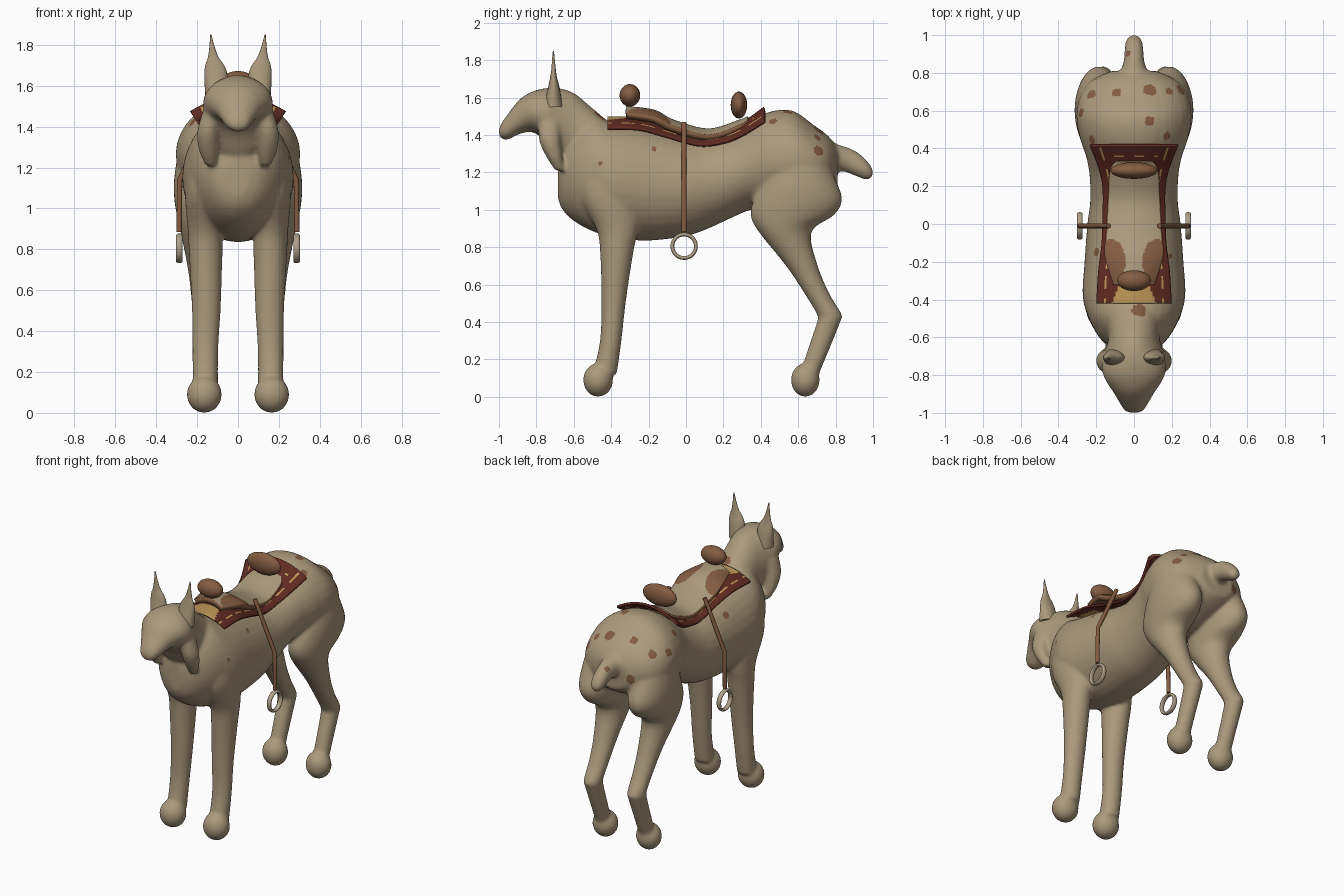
import bpy, bmesh, math
from mathutils import Vector

if "Cube" in bpy.data.objects:
    bpy.data.objects.remove(bpy.data.objects["Cube"])


def material(name, r, g, b):
    m = bpy.data.materials.new(name)
    m.use_nodes = True
    m.diffuse_color = (r, g, b, 1)
    m.node_tree.nodes["Principled BSDF"].inputs["Base Color"].default_value = (r, g, b, 1)
    return m


FUR = material("tan_fur", 0.41, 0.32, 0.205)
BROWN = material("brown_leather", 0.23, 0.107, 0.054)
RED = material("dark_red_cloth", 0.115, 0.024, 0.016)
GOLD = material("gold_trim", 0.53, 0.32, 0.1)
METAL = material("pale_ring", 0.42, 0.35, 0.25)


def dense(rows, n):
    """Catmull-Rom interpolation between rows of numbers."""
    out = []
    for i in range(len(rows) - 1):
        a, b, c, d = rows[max(i - 1, 0)], rows[i], rows[i + 1], rows[min(i + 2, len(rows) - 1)]
        for k in range(n):
            t = k / n
            out.append([0.5 * (2 * q + (r - p) * t + (2 * p - 5 * q + 4 * r - s) * t * t
                               + (3 * q - p - 3 * r + s) * t ** 3)
                        for p, q, r, s in zip(a, b, c, d)])
    out.append(list(rows[-1]))
    return out


def tube(bm, rows, axis, side=1, sides=32):
    """Loft ellipses; row = position along axis, low, high, x centre, x radius."""
    rings = []
    for a, lo, hi, x, rx in dense(rows, 4):
        ring = []
        for k in range(sides):
            t = 2 * math.pi * k / sides
            px = side * x + rx * math.cos(t)
            q = (lo + hi) / 2 + (hi - lo) / 2 * math.sin(t)
            ring.append(bm.verts.new((px, a, q) if axis == "y" else (px, q, a)))
        rings.append(ring)
    for r0, r1 in zip(rings, rings[1:]):
        for k in range(sides):
            j = (k + 1) % sides
            bm.faces.new((r0[k], r0[j], r1[j], r1[k]))
    bm.faces.new(rings[0])
    bm.faces.new(rings[-1])


def ball(bm, centre, radii):
    made = bmesh.ops.create_uvsphere(bm, u_segments=32, v_segments=20, radius=1)
    for v in made["verts"]:
        v.co = Vector([c + r * p for c, r, p in zip(centre, radii, v.co)])


def finish(name, bm, mats):
    bmesh.ops.recalc_face_normals(bm, faces=bm.faces)
    mesh = bpy.data.meshes.new(name)
    bm.to_mesh(mesh)
    bm.free()
    mesh.shade_smooth()
    mesh.set_sharp_from_angle(angle=math.radians(50))
    for m in mats:
        mesh.materials.append(m)
    ob = bpy.data.objects.new(name, mesh)
    bpy.context.scene.collection.objects.link(ob)
    return ob


# Body: overlapping lofts fused into one skin
bm = bmesh.new()
trunk = [(-.685, 1.06, 1.25, 0, .05), (-.66, 1.0, 1.34, 0, .12), (-.6, .94, 1.44, 0, .185),
         (-.5, .885, 1.5, 0, .24), (-.38, .85, 1.465, 0, .272), (-.2, .835, 1.43, 0, .262),
         (0, .86, 1.385, 0, .247), (.12, .9, 1.375, 0, .232), (.25, .96, 1.41, 0, .235),
         (.35, 1.0, 1.475, 0, .252), (.45, 1.0, 1.525, 0, .285), (.57, 1.0, 1.53, 0, .305),
         (.68, 1.04, 1.455, 0, .285), (.76, 1.08, 1.395, 0, .225), (.81, 1.12, 1.33, 0, .12)]
head = [(-1, 1.395, 1.43, 0, .025), (-.985, 1.38, 1.465, 0, .052), (-.95, 1.375, 1.515, 0, .075),
        (-.89, 1.405, 1.59, 0, .11), (-.82, 1.415, 1.633, 0, .155), (-.75, 1.36, 1.65, 0, .172),
        (-.68, 1.25, 1.65, 0, .155), (-.6, 1.2, 1.625, 0, .135), (-.52, 1.15, 1.56, 0, .14),
        (-.42, 1.2, 1.475, 0, .14)]
tail = [(.7, 1.28, 1.43, 0, .11), (.8, 1.215, 1.355, 0, .075), (.86, 1.2, 1.335, 0, .055),
        (.92, 1.175, 1.305, 0, .05), (.97, 1.16, 1.26, 0, .042), (1.0, 1.18, 1.215, 0, .02)]
for part in (trunk, head, tail):
    tube(bm, part, "y")

hind_leg = [(1.4, .53, .64, .13, .05), (1.3, .46, .73, .165, .115), (1.15, .4, .805, .182, .13),
            (1.05, .36, .835, .185, .127), (.97, .345, .79, .18, .12), (.88, .39, .67, .175, .105),
            (.7, .535, .705, .168, .077), (.55, .635, .768, .165, .063), (.44, .7, .833, .165, .058),
            (.4, .7, .825, .165, .056), (.25, .65, .765, .165, .052), (.12, .61, .71, .165, .052)]
front_leg = [(1.35, -.5, -.36, .12, .05), (1.25, -.55, -.3, .14, .1), (1.08, -.57, -.25, .155, .105),
             (.9, -.48, -.255, .16, .086), (.78, -.46, -.28, .158, .082), (.52, -.452, -.32, .155, .071),
             (.3, -.46, -.345, .16, .063), (.12, -.5, -.37, .16, .062)]
cheek = [(1.47, -.79, -.67, .13, .045), (1.37, -.785, -.67, .148, .052),
         (1.28, -.745, -.66, .145, .045), (1.21, -.7, -.65, .135, .025)]
for s in (1, -1):
    for part in (hind_leg, front_leg, cheek):
        tube(bm, part, "z", s)
    ball(bm, (s * .165, -.47, .09), (.086, .08, .09))
    ball(bm, (s * .165, .638, .09), (.083, .077, .09))
raw = finish("body", bm, [])
remesh = raw.modifiers.new("fuse", "REMESH")
remesh.mode = "VOXEL"
remesh.voxel_size = 0.011
soft = raw.modifiers.new("soften", "SMOOTH")
soft.factor = 0.5
soft.iterations = 8
skin = bpy.data.meshes.new_from_object(raw.evaluated_get(bpy.context.evaluated_depsgraph_get()))
raw.modifiers.clear()
raw.data = skin
skin.materials.clear()
skin.materials.append(FUR)
skin.materials.append(BROWN)
skin.shade_smooth()

# Coat spots: faces near each centre, snapped onto the skin
spots = [(-.03, .9, 1.3, .018), (-.1, .71, 1.45, .026), (.09, .72, 1.44, .036), (-.26, .58, 1.35, .026),
         (.085, .55, 1.53, .026), (.175, .465, 1.47, .022), (.25, .71, 1.32, .03), (.2, .72, 1.4, .022),
         (.03, -.46, 1.5, .04), (.22, -.17, 1.35, .014), (.26, -.46, 1.25, .01),
         (-.22, .68, 1.36, .028), (-.14, .8, 1.22, .03), (-.22, -.15, 1.33, .024), (-.22, .45, 1.42, .024)]
centres = []
for x, y, z, r in spots:
    near = min(skin.vertices, key=lambda v: (v.co - Vector((x, y, z))).length_squared)
    centres.append((near.co.copy(), r))
for p in skin.polygons:
    p.material_index = int(any((p.center - c).length < r for c, r in centres))

# Ears with thin tufts
ear = [(1.55, -.76, -.66, .105, .055), (1.65, -.738, -.675, .108, .057), (1.7, -.728, -.688, .114, .046),
       (1.74, -.721, -.695, .121, .026), (1.79, -.717, -.7, .127, .013), (1.85, -.712, -.706, .133, .003)]
for s, label in ((1, "left"), (-1, "right")):
    bm = bmesh.new()
    tube(bm, ear, "z", s, 20)
    finish(label + "_ear", bm, [FUR])


def drape(name, rows, mats, rule, thickness, rim):
    """Arched saddle sheet; row = y, half width, centre height, edge height."""
    bm = bmesh.new()
    cols = 40
    grid = []
    for y, hw, zc, ze in dense(rows, 14):
        line = []
        for k in range(cols + 1):
            v = 2 * k / cols - 1
            line.append(bm.verts.new((hw * v, y, zc + (ze - zc) * v * v)))
        grid.append(line)
    for a, b in zip(grid, grid[1:]):
        for k in range(cols):
            f = bm.faces.new((a[k], a[k + 1], b[k + 1], b[k]))
            c = f.calc_center_median()
            f.material_index = rule(c.x, c.y, abs(2 * (k + .5) / cols - 1))
    ob = finish(name, bm, mats)
    mod = ob.modifiers.new("thickness", "SOLIDIFY")
    mod.thickness = thickness
    mod.offset = -1
    mod.material_offset_rim = rim
    return ob


# Saddle blanket with gold woven pattern
def blanket_rule(x, y, v):
    if y < -.3 and abs(x) < .07 + .4 * (-.3 - y):
        return 1
    dash = math.sin(y * 55) > -.3
    if .74 < v < .81 and dash:
        return 1
    return int(.35 < y < .365 and v < .6 and math.sin(x * 60) > 0)


drape("saddle_blanket",
      [(-.42, .2, 1.5, 1.44), (-.25, .19, 1.495, 1.435), (-.1, .172, 1.455, 1.395),
       (.07, .166, 1.415, 1.35), (.2, .168, 1.43, 1.365), (.3, .19, 1.47, 1.405),
       (.415, .235, 1.55, 1.475)], [RED, GOLD], blanket_rule, .015, 0)


# Saddle seat with darker leather patches
def seat_rule(x, y, v):
    patch = ((abs(x) - .12) / .075) ** 2 + ((y + .2) / .12) ** 2 < 1
    return int(v > .94 or patch)


drape("saddle_seat",
      [(-.32, .11, 1.555, 1.515), (-.17, .155, 1.535, 1.495), (-.06, .15, 1.48, 1.445),
       (.12, .14, 1.435, 1.4), (.28, .13, 1.48, 1.45), (.33, .1, 1.5, 1.48)],
      [FUR, BROWN], seat_rule, .035, 1)

# Pommel and cantle knobs
for name, centre, radii in (("pommel", (0, -.3, 1.612), (.09, .055, .06)),
                            ("cantle", (0, .283, 1.56), (.125, .044, .072))):
    bm = bmesh.new()
    ball(bm, centre, radii)
    finish(name, bm, [BROWN])

# Stirrup straps and rings
for s, label in ((1, "left"), (-1, "right")):
    curve = bpy.data.curves.new(label + "_strap", "CURVE")
    curve.dimensions = "3D"
    curve.bevel_depth = .013
    curve.use_fill_caps = True
    line = curve.splines.new("POLY")
    path = [(.135, 1.465), (.285, 1.14), (.288, .885)]
    line.points.add(len(path) - 1)
    for p, (x, z) in zip(line.points, path):
        p.co = (s * x, -.01, z, 1)
    curve.materials.append(BROWN)
    strap = bpy.data.objects.new(label + "_strap", curve)
    bpy.context.scene.collection.objects.link(strap)

    bpy.ops.mesh.primitive_torus_add(major_radius=.063, minor_radius=.01, major_segments=36,
                                     minor_segments=10, location=(s * .287, -.01, .805),
                                     rotation=(0, math.pi / 2, 0))
    ring = bpy.context.object
    ring.name = label + "_stirrup_ring"
    ring.scale = (1, 1, 1.6)
    ring.data.materials.append(METAL)
    ring.data.shade_smooth()
